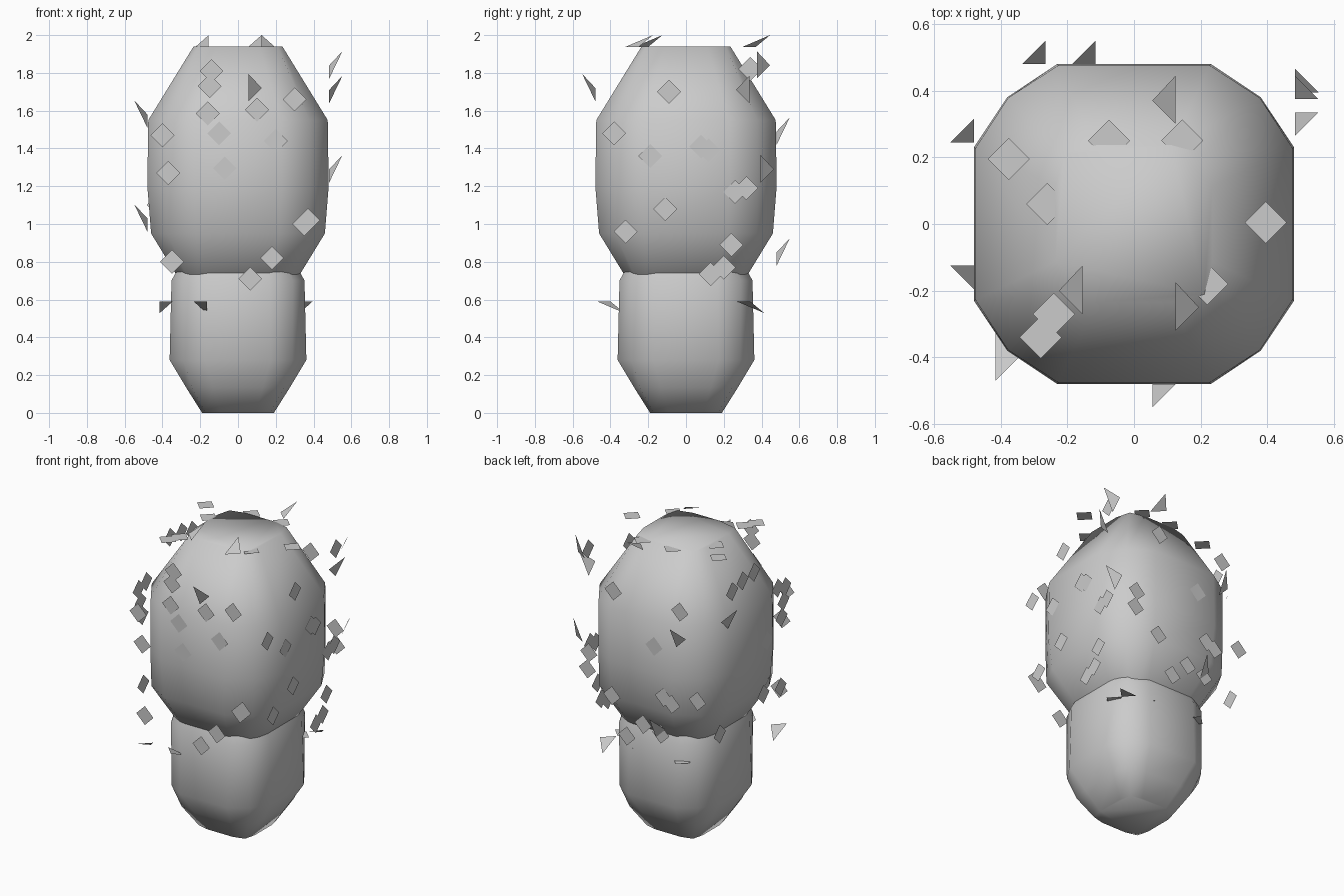
import bpy
from mathutils import Vector

if "Cube" in bpy.data.objects:
    bpy.data.objects.remove(bpy.data.objects["Cube"])


def make(name, verts, faces, smooth=False):
    me = bpy.data.meshes.new(name)
    me.from_pydata([tuple(v) for v in verts], [], faces)
    me.update()
    ob = bpy.data.objects.new(name, me)
    bpy.context.collection.objects.link(ob)
    for p in me.polygons:
        p.use_smooth = smooth
    return ob


def blob(name, rings):
    """Stack of rounded-square rings: height, half width, corner position."""
    verts, faces, n = [], [], 12
    for z, a, c in rings:
        b = a * 0.48
        for x, y in ((a, -b), (a, b), (c, c)):
            verts.append((x, y, z))
        for x, y in ((b, a), (-b, a), (-c, c)):
            verts.append((x, y, z))
        for x, y in ((-a, b), (-a, -b), (-c, -c)):
            verts.append((x, y, z))
        for x, y in ((-b, -a), (b, -a), (c, -c)):
            verts.append((x, y, z))
    for k in range(len(rings) - 1):
        for i in range(n):
            j = (i + 1) % n
            faces.append((k * n + i, k * n + j, (k + 1) * n + j, (k + 1) * n + i))
    faces.append(tuple(reversed(range(n))))
    faces.append(tuple(range((len(rings) - 1) * n, len(rings) * n)))
    return make(name, verts, faces, True)


# two clipped bush volumes
blob("lower_bush", [(0, .19, .17), (.135, .275, .245), (.28, .362, .288),
                    (.70, .352, .29), (.86, .27, .24), (1.0, .18, .16)])
blob("upper_bush", [(.59, .24, .21), (.95, .46, .375), (1.2, .48, .38),
                    (1.55, .475, .378), (1.94, .235, .21)])

# leaf planes: (origin, u axis, v axis, outward normal)
X, Y, Z = Vector((1, 0, 0)), Vector((0, 1, 0)), Vector((0, 0, 1))
sides = {
    "front": (-.48 * Y, X, Z, -Y),
    "right": (.483 * X, Y, Z, X),
    "back": (.48 * Y, X, Z, Y),
    "left": (-.48 * X, Y, Z, -X),
    "top": (1.938 * Z, X, Y, Z),
    "bottom": (.59 * Z, X, Y, -Z),
}
# flat diamond leaves, centre in plane coordinates
flat = {
    "front": [(-.14, 1.81), (-.15, 1.73), (-.16, 1.585), (-.4, 1.47), (-.1, 1.48),
              (.1, 1.605), (.3, 1.66), (.2, 1.44), (-.07, 1.295), (-.37, 1.27),
              (.37, 1.02), (.35, 1.0), (-.35, .8), (.18, .82), (.065, .71)],
    "right": [(-.09, 1.7), (-.38, 1.48), (-.19, 1.36), (.08, 1.41), (.12, 1.39),
              (.26, 1.17), (.32, 1.19), (-.11, 1.08), (-.32, .96), (.24, .89),
              (.2, .77), (.13, .735), (.34, 1.82)],
    "back": [(.2, 1.67), (-.29, 1.66), (-.1, 1.38), (-.17, 1.06), (-.23, 1.03),
             (-.42, 1.1), (-.02, .84), (-.15, .81), (.1, .73), (.38, 1.21),
             (.39, 1.1), (.21, .97)],
    "left": [(.2, 1.74), (.09, 1.77), (-.03, 1.78), (-.36, 1.56), (-.28, 1.58),
             (-.34, 1.47), (-.32, 1.37), (-.17, 1.27), (-.13, .93), (-.31, .91),
             (.33, .84)],
    "top": [(-.375, .195), (.395, .005), (-.24, -.27), (-.28, -.34), (.22, -.18),
            (-.075, .25), (.145, .25), (-.26, .06)],
    "bottom": [(.14, .3), (-.2, .33), (.32, .2)],
}
# leaves that tilt out of the plane; third value flips the lean
tilted = {
    "front": [(.09, 1.72, 1)],
    "right": [(.41, 1.84, 1), (.3, 1.71, -1), (.43, 1.29, 1)],
    "back": [(-.3, 1.49, -1), (-.15, .85, -1)],
    "left": [(.28, 1.58, 1), (-.16, 1.03, -1)],
    "top": [(.09, .37, -1), (-.19, -.2, -1), (.16, -.25, 1)],
    "bottom": [(-.38, -.4, 1), (-.2, -.4, -1), (.36, .34, 1)],
}
R = .063
for side, (o, u, v, n) in sides.items():
    verts, faces = [], []
    for a, b in flat[side]:
        c, i = o + a * u + b * v, len(verts)
        verts += [c + R * u, c + R * v, c - R * u, c - R * v]
        faces.append((i, i + 1, i + 2, i + 3))
    make(side + "_leaves", verts, faces)

    verts, faces = [], []
    for a, b, s in tilted[side]:
        c, i = o + a * u + b * v, len(verts)
        tip = .062 if side in ("top", "bottom") else .07
        verts += [c + s * .035 * u, c - s * .035 * u - .07 * v,
                  c - s * .035 * u + .075 * v + tip * n]
        faces.append((i, i + 1, i + 2))
    make(side + "_tilted_leaves", verts, faces)
